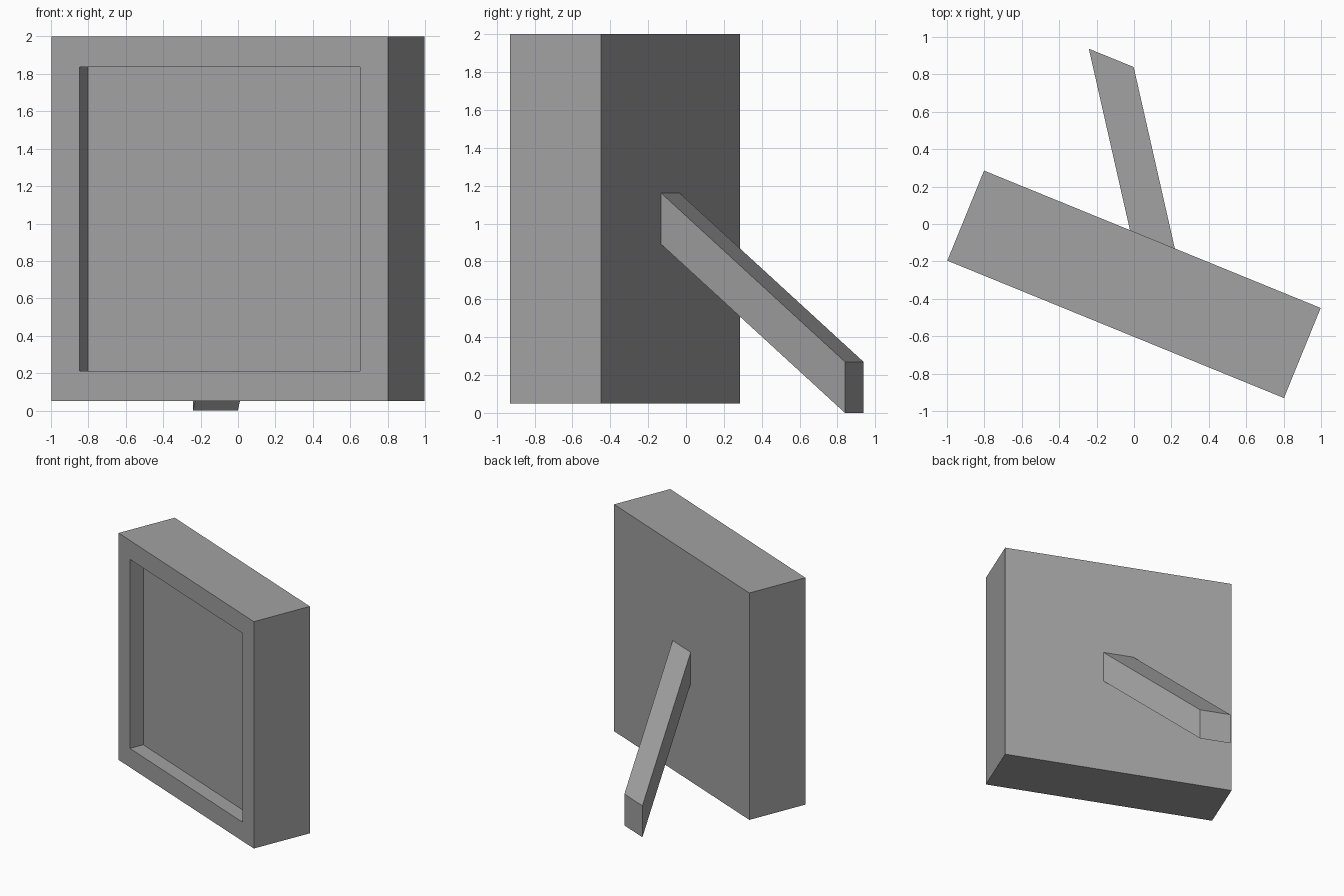
import bpy
import bmesh
from math import radians
from mathutils import Matrix, Vector

cube = bpy.data.objects.get("Cube")
if cube:
    bpy.data.objects.remove(cube, do_unlink=True)

WIDTH, DEPTH, HEIGHT = 1.944, 0.52, 1.95
BORDER, RECESS = 0.23, 0.124
PLACE = Matrix.Translation((0, -0.3225, 1.025)) @ Matrix.Rotation(radians(-22.2), 4, "Z")

grey = bpy.data.materials.new("plain grey")
grey.use_nodes = True
colour = (0.36, 0.36, 0.36, 1)
grey.diffuse_color = colour
grey.node_tree.nodes["Principled BSDF"].inputs["Base Color"].default_value = colour


def box(size):
    bm = bmesh.new()
    bmesh.ops.create_cube(bm, size=1)
    bmesh.ops.scale(bm, vec=size, verts=bm.verts)
    return bm


def finish(bm, name):
    bmesh.ops.recalc_face_normals(bm, faces=bm.faces)
    mesh = bpy.data.meshes.new(name)
    bm.to_mesh(mesh)
    bm.free()
    mesh.materials.append(grey)
    obj = bpy.data.objects.new(name, mesh)
    obj.matrix_world = PLACE
    bpy.context.collection.objects.link(obj)


# Picture frame: thick block with a recessed panel in its front
bm = box((WIDTH, DEPTH, HEIGHT))
bm.normal_update()
front = min(bm.faces, key=lambda f: f.calc_center_median().y)
bmesh.ops.inset_region(bm, faces=[front], thickness=BORDER)
panel = bmesh.ops.extrude_discrete_faces(bm, faces=[front])["faces"][0]
bmesh.ops.translate(bm, vec=(0, RECESS, 0), verts=panel.verts)
finish(bm, "picture_frame")

# Prop leg: flat-ended bar slanting from the middle of the back to the ground
bm = box((0.259, 0, 0.27))
reach = Vector((-0.57, 0.815, -0.89))
for v in bm.verts:
    v.co.y = DEPTH / 2
outer = max(bm.faces, key=lambda f: f.normal.y)
bm.free()
bm = box((0.259, 1, 0.27))
for v in bm.verts:
    foot = v.co.y > 0
    v.co.y = DEPTH / 2
    if foot:
        v.co += reach
finish(bm, "prop_leg")
